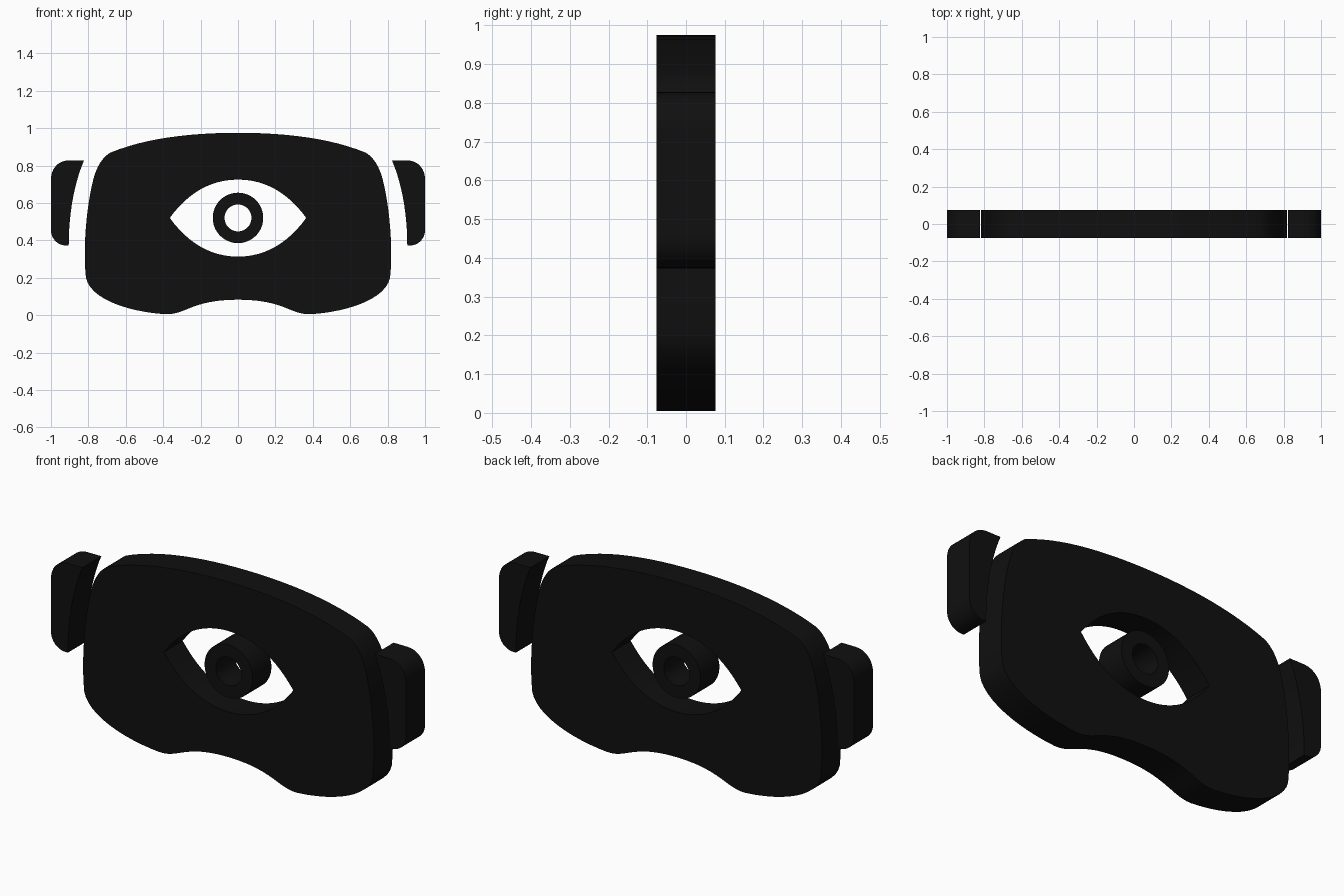
import bpy, bmesh
from math import sin, cos, pi, radians
from mathutils import Vector
from mathutils.geometry import interpolate_bezier

if "Cube" in bpy.data.objects:
    bpy.data.objects.remove(bpy.data.objects["Cube"])

HALF_DEPTH = 0.076

black = bpy.data.materials.new("matte black")
black.use_nodes = True
color = (0.005, 0.005, 0.005, 1)
black.diffuse_color = color
black.node_tree.nodes["Principled BSDF"].inputs["Base Color"].default_value = color


def trace(start, *segments, steps=12):
    """Chain cubic segments (handle, handle, end); a lone point is a straight line."""
    points = [Vector(start)]
    for seg in segments:
        if len(seg) == 1:
            points.append(Vector(seg[0]))
        else:
            h1, h2, end = (Vector(p) for p in seg)
            points += interpolate_bezier(points[-1], h1, h2, end, steps + 1)[1:]
    return points


def flip(points):
    return [Vector((-p.x, p.y)) for p in points]


def mirrored(half):
    """Close a half outline that starts and ends on the centre line."""
    return half + flip(half[1:-1])[::-1]


def circle(radius, z, count=48):
    return [Vector((radius * cos(2 * pi * i / count), z + radius * sin(2 * pi * i / count)))
            for i in range(count)]


def plate(name, *outlines):
    """Extrude filled outlines; inner outlines become holes."""
    curve = bpy.data.curves.new(name + "_profile", "CURVE")
    curve.dimensions = "2D"
    curve.fill_mode = "BOTH"
    curve.extrude = HALF_DEPTH
    for outline in outlines:
        spline = curve.splines.new("POLY")
        spline.points.add(len(outline) - 1)
        for point, p in zip(spline.points, outline):
            point.co = (p.x, p.y, 0, 1)
        spline.use_cyclic_u = True
    helper = bpy.data.objects.new(name + "_profile", curve)
    bpy.context.collection.objects.link(helper)
    evaluated = helper.evaluated_get(bpy.context.evaluated_depsgraph_get())
    mesh = bpy.data.meshes.new_from_object(evaluated)
    bpy.data.objects.remove(helper)

    # Weld caps to walls
    bm = bmesh.new()
    bm.from_mesh(mesh)
    bmesh.ops.remove_doubles(bm, verts=bm.verts, dist=0.0001)
    bmesh.ops.recalc_face_normals(bm, faces=bm.faces)
    bm.to_mesh(mesh)
    bm.free()
    mesh.name = name
    mesh.materials.clear()
    mesh.materials.append(black)

    obj = bpy.data.objects.new(name, mesh)
    obj.rotation_euler.x = radians(90)
    bpy.context.collection.objects.link(obj)
    bpy.ops.object.select_all(action="DESELECT")
    obj.select_set(True)
    bpy.context.view_layer.objects.active = obj
    bpy.ops.object.shade_smooth_by_angle(angle=radians(30))
    return obj


# Mask body with an almond-shaped eye opening
body = trace((0, 0.975),
             ((0.26, 0.975), (0.5, 0.945), (0.685, 0.868)),
             ((0.735, 0.835), (0.76, 0.78), (0.775, 0.72)),
             ((0.81, 0.58), (0.83, 0.36), (0.813, 0.2)),
             ((0.79, 0.09), (0.6, 0.02), (0.39, 0.005)),
             ((0.28, 0), (0.25, 0.083), (0, 0.083)))
eye = trace((0, 0.725),
            ((0.15, 0.725), (0.27, 0.65), (0.365, 0.52)),
            ((0.27, 0.39), (0.15, 0.313), (0, 0.313)))
plate("mask_body", mirrored(body), mirrored(eye))

# Iris ring
plate("iris_ring", circle(0.135, 0.52), circle(0.072, 0.52))

# Strap pads on both sides
pad = trace((0.823, 0.828),
            ((0.87, 0.72), (0.905, 0.56), (0.905, 0.373)),
            ((0.92, 0.373),),
            ((0.965, 0.373), (1, 0.41), (1, 0.455)),
            ((1, 0.725),),
            ((1, 0.785), (0.96, 0.828), (0.9, 0.828)))
plate("left_strap_pad", pad)
plate("right_strap_pad", flip(pad))
